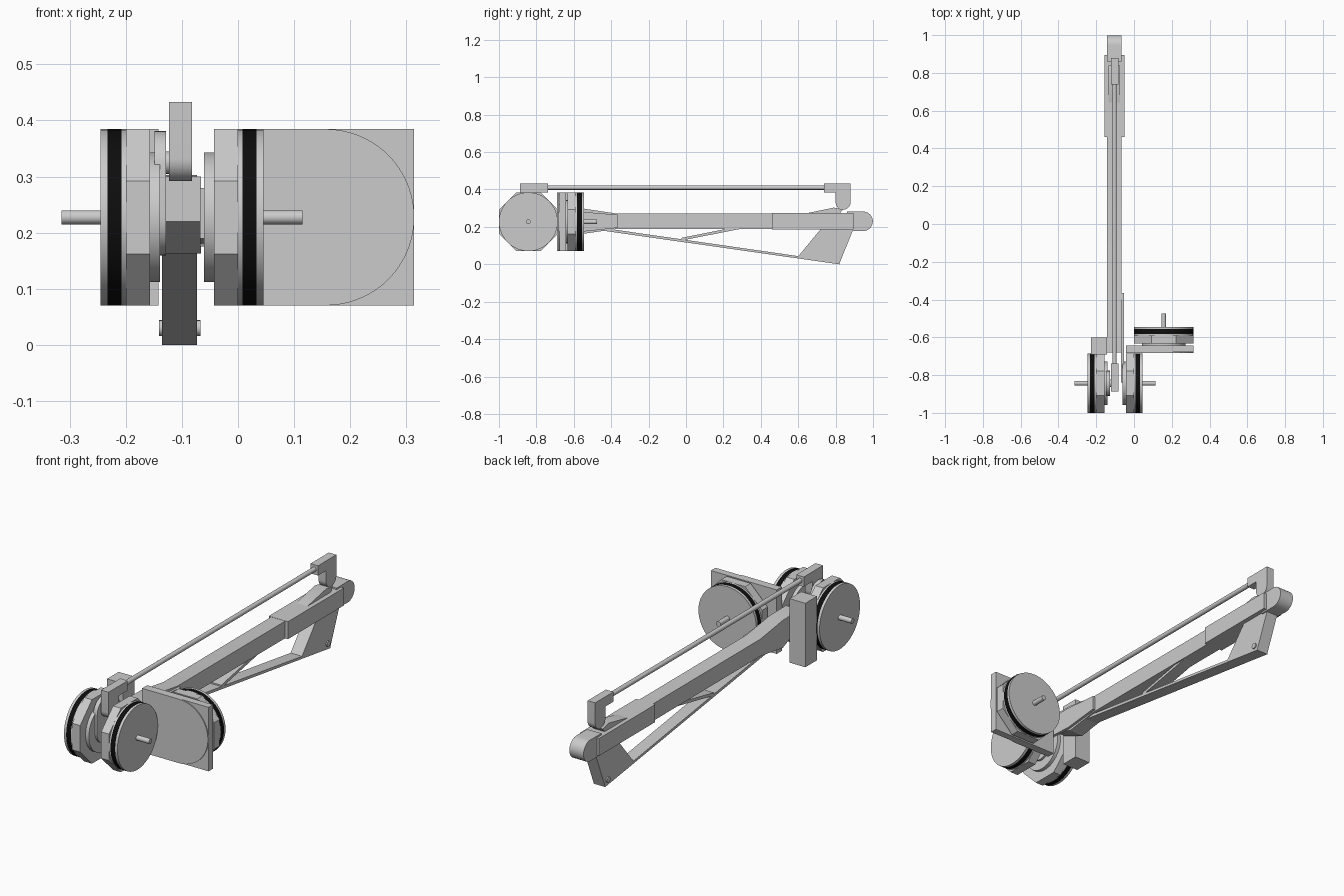
import bpy, bmesh
from math import pi, cos, sin

if "Cube" in bpy.data.objects:
    bpy.data.objects.remove(bpy.data.objects["Cube"])

black = bpy.data.materials.new("black_band")
black.diffuse_color = (0.004, 0.004, 0.004, 1)
black.use_nodes = True
black.node_tree.nodes["Principled BSDF"].inputs["Base Color"].default_value = black.diffuse_color


def prism(name, pts, axis, a, b, mat=None):
    """Extrude a profile: axis x uses (y, z) points, axis y uses (x, z), axis z uses (x, y)."""
    place = {"x": lambda p, t: (t, p[0], p[1]),
             "y": lambda p, t: (p[0], t, p[1]),
             "z": lambda p, t: (p[0], p[1], t)}[axis]
    bm = bmesh.new()
    lo = [bm.verts.new(place(p, a)) for p in pts]
    hi = [bm.verts.new(place(p, b)) for p in pts]
    n = len(pts)
    bm.faces.new(lo)
    bm.faces.new(hi[::-1])
    for i in range(n):
        j = (i + 1) % n
        bm.faces.new((lo[i], hi[i], hi[j], lo[j]))
    bmesh.ops.recalc_face_normals(bm, faces=bm.faces)
    me = bpy.data.meshes.new(name)
    bm.to_mesh(me)
    bm.free()
    ob = bpy.data.objects.new(name, me)
    bpy.context.collection.objects.link(ob)
    if mat:
        me.materials.append(mat)
    return ob


def arc(c, r, start=0.0, end=360.0, n=48):
    full = end - start >= 360
    k = n if full else n + 1
    return [(c[0] + r * cos((start + (end - start) * i / n) * pi / 180),
             c[1] + r * sin((start + (end - start) * i / n) * pi / 180)) for i in range(k)]


def rect(u0, v0, u1, v1):
    return [(u0, v0), (u1, v0), (u1, v1), (u0, v1)]


R, ZC, YC, XC = 0.157, 0.2275, -0.843, -0.103
Z0, Z1 = ZC - R, ZC + R


def motor(label, axis, c, end, s):
    """Motor stack; 'end' is the outer face and s points outward along the axis."""
    octagon = arc(c, R / cos(pi / 8), 22.5, 382.5, 8)
    stack = [("shaft", arc(c, 0.0125, n=24), 0.07, -0.005, None),
             ("cap", arc(c, R), 0, -0.012, None),
             ("band", arc(c, R), -0.012, -0.037, black),
             ("rim", arc(c, R), -0.037, -0.045, None),
             ("housing", octagon, -0.045, -0.088, None),
             ("inner_disc", arc(c, 0.115), -0.088, -0.106, None)]
    for part, pts, a, b, mat in stack:
        prism(f"{label}_motor_{part}", pts, axis, end + s * a, end + s * b, mat)


# Three motors
motor("left", "x", (YC, ZC), -0.245, -1)
motor("right", "x", (YC, ZC), 0.045, 1)
motor("base", "y", (0.157, ZC), -0.545, 1)

# Motor mounts
prism("left_mount_block", rect(-0.228, -0.69, -0.142, -0.60), "z", Z0, Z1)
prism("base_plate", rect(-0.043, Z0, 0.314, Z1), "y", -0.677, -0.642)
prism("base_plate_face", [(-0.043, Z1), (-0.043, Z0)] + arc((0.157, ZC), R, -90, 90),
      "y", -0.682, -0.676)

# Crank on the left motor
prism("crank", arc((YC, ZC), 0.068, 180, 360, 24) + arc((YC, 0.315), 0.066, 0, 180, 24),
      "x", -0.149, -0.128)
prism("crank_pin", arc((YC, 0.325), 0.02, n=24), "x", -0.135, -0.09)

# Upper link rod with an end bracket at each end
prism("link_rod", arc((XC, 0.41), 0.0115, n=24), "y", -0.76, 0.76)
for label, s, tip in (("front", -1, 0.887), ("rear", 1, 0.88)):
    foot = arc((tip - 0.04, 0.332), 0.04, 0, -180, 20)
    pts = [(0.738, 0.433), (tip, 0.433)] + foot + [(tip - 0.08, 0.385), (0.738, 0.385)]
    prism(f"{label}_link_end", [(s * y, z) for y, z in pts], "x", -0.123, -0.082)

# Main arm beam with flared root
prism("arm_beam", [(-0.68, 0.30), (-0.55, 0.298), (-0.375, 0.272), (0.50, 0.272),
                   (0.50, 0.188), (-0.375, 0.188), (-0.55, 0.163), (-0.68, 0.22)],
      "x", -0.142, -0.066)
prism("arm_side_plate", [(-0.84, 0.28), (-0.55, 0.28), (-0.365, 0.265), (-0.365, 0.195),
                         (-0.55, 0.175), (-0.84, 0.19)], "x", -0.068, -0.053)

# Rear sleeve and rounded tip
prism("arm_sleeve", rect(0.46, 0.187, 0.895, 0.273), "x", -0.155, -0.051)
prism("arm_tip", [(0.86, 0.281), (0.86, 0.179)] + arc((0.947, 0.23), 0.052, -90, 90, 24),
      "x", -0.143, -0.066)

# Lugs joining the rear link to the arm
prism("rear_lug", [(0.63, 0.27), (0.79, 0.303), (0.84, 0.293), (0.82, 0.27)],
      "x", -0.135, -0.073)

# Tail fin, tension strap and diagonal brace
prism("tail_fin", [(0.60, 0.043), (0.82, 0.003), (0.895, 0.188), (0.72, 0.188)],
      "x", -0.135, -0.073)
prism("tension_strap", [(-0.46, 0.182), (0.82, 0.0), (0.82, 0.012), (-0.40, 0.188)],
      "x", -0.135, -0.073)
prism("diagonal_brace", [(-0.025, 0.132), (-0.01, 0.13), (0.285, 0.188), (0.21, 0.188),
                         (-0.025, 0.141)], "x", -0.135, -0.073)
prism("fin_pin", arc((0.80, 0.03), 0.014, n=20), "x", -0.141, -0.067)

# Smooth the round sides, keep edges crisp
obs = list(bpy.context.collection.objects)
for ob in obs:
    ob.select_set(True)
bpy.context.view_layer.objects.active = obs[0]
bpy.ops.object.shade_smooth_by_angle(angle=pi / 6)
